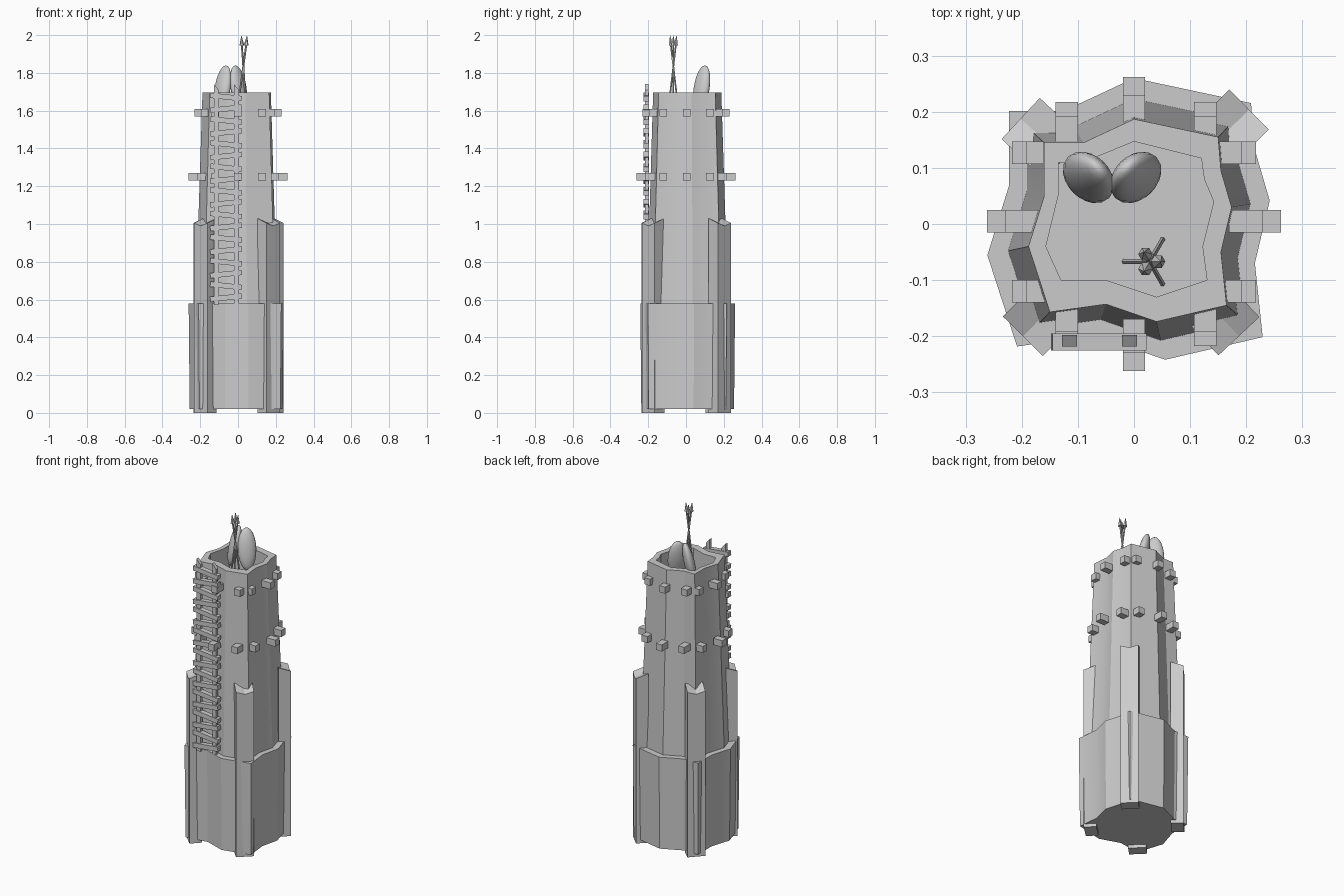
import bpy, bmesh, math
from mathutils import Vector, Matrix

if "Cube" in bpy.data.objects:
    bpy.data.objects.remove(bpy.data.objects["Cube"])

# wavy tower cross-sections: outer rim and opening
OUTER = [(-.16, .145), (-.09, .145), (0, .187), (.15, .155), (.155, .095), (.174, .03),
         (.155, -.05), (.165, -.145), (.04, -.174), (-.05, -.143), (-.15, -.157),
         (-.188, -.04), (-.16, .05)]
INNER = [(-.135, .11), (-.09, .11), (0, .147), (.12, .117), (.125, .08), (.142, .04),
         (.122, -.04), (.13, -.1), (.04, -.13), (-.05, -.1), (-.13, -.1),
         (-.157, -.04), (-.135, .05)]


def finish(name, bm, smooth=None):
    bmesh.ops.recalc_face_normals(bm, faces=bm.faces)
    me = bpy.data.meshes.new(name)
    bm.to_mesh(me)
    bm.free()
    ob = bpy.data.objects.new(name, me)
    bpy.context.collection.objects.link(ob)
    if smooth:
        bpy.ops.object.select_all(action='DESELECT')
        ob.select_set(True)
        bpy.context.view_layer.objects.active = ob
        bpy.ops.object.shade_smooth_by_angle(angle=math.radians(smooth))
    return ob


def loft(name, rings, smooth=None):
    """Skin a list of (profile, scale, z) rings and cap both ends."""
    bm = bmesh.new()
    loops = [[bm.verts.new((x * s, y * s, z)) for x, y in p] for p, s, z in rings]
    for a, b in zip(loops, loops[1:]):
        n = len(a)
        for i in range(n):
            bm.faces.new((a[i], a[(i + 1) % n], b[(i + 1) % n], b[i]))
    bm.faces.new(loops[0])
    bm.faces.new(loops[-1])
    return finish(name, bm, smooth)


def box(bm, loc, size, rot=Matrix.Identity(4)):
    m = Matrix.Translation(loc) @ rot @ Matrix.Diagonal((*size, 1))
    return bmesh.ops.create_cube(bm, size=1, matrix=m)['verts']


def cone(bm, a, b, r1, r2, seg=6):
    a, b = Vector(a), Vector(b)
    d = b - a
    m = Matrix.Translation((a + b) / 2) @ d.to_track_quat('Z', 'Y').to_matrix().to_4x4()
    bmesh.ops.create_cone(bm, cap_ends=True, segments=seg, radius1=r1, radius2=r2,
                          depth=d.length, matrix=m)


# hollow tapered shaft and the wider sleeve around its foot
loft("tower_shaft", [(OUTER, 1.24, .3), (OUTER, 1, 1.695), (INNER, 1, 1.695), (INNER, 1, 1.5)], 25)
loft("base_sleeve", [(OUTER, 1.36, .02), (OUTER, 1.39, .58)], 25)

# corner posts, tops sloping outward with a shallow notch
bm = bmesh.new()
for x, y in [(.205, .204), (-.202, .188), (-.198, -.2), (.187, -.2)]:
    ang = math.atan2(y, x)
    out = Vector((math.cos(ang), math.sin(ang), 0))
    side = Vector((-out.y, out.x, 0))
    lo, hi = [], []
    for w, d, z in [(-.05, 0, 1.005), (0, 0, .99), (.05, 0, 1.005),
                    (.05, -.07, 1.03), (0, -.07, 1.015), (-.05, -.07, 1.03)]:
        p = Vector((x, y, 0)) + side * w + out * d
        lo.append(bm.verts.new(p))
        hi.append(bm.verts.new(p + Vector((0, 0, z))))
    for i in range(6):
        j = (i + 1) % 6
        bm.faces.new((lo[i], lo[j], hi[j], hi[i]))
    bm.faces.new(lo)
    for h in ((0, 1, 4, 5), (1, 2, 3, 4)):
        bm.faces.new([hi[k] for k in h])
finish("corner_posts", bm)

# two rows of protruding beam ends
bm = bmesh.new()
for z, mid, edge in [(1.59, .229, .192), (1.25, .262, .217)]:
    for s in (-1, 1):
        for t, reach in [(-.12, edge), (0, mid), (.127, edge)]:
            c = s * (reach - .03)
            box(bm, (t, c, z), (.04, .06, .04))
            tt = .005 if t == 0 else t
            box(bm, (c, tt, z), (.06, .04, .04))
finish("beam_ends", bm)

# ladder: two pointed rails and alternately tilted rungs
bm = bmesh.new()
for x in (-.115, -.008):
    for v in box(bm, (x, -.208, 1.155), (.026, .02, 1.17)):
        if v.co.z > 1.5 and v.co.x > x:
            v.co.z -= .03
finish("ladder_rails", bm)
bm = bmesh.new()
for i in range(18):
    tilt = Matrix.Rotation(math.radians(6 if i % 2 else -6), 4, 'Y')
    box(bm, (-.063, -.21, .61 + i * .0625), (.168, .03, .028), tilt)
finish("ladder_rungs", bm)

# two leaning oval stones in the opening
for side, x in ((-1, -.081), (1, .003)):
    bm = bmesh.new()
    m = (Matrix.Translation((x, .083, 1.72)) @ Matrix.Rotation(side * math.radians(45), 4, 'Z')
         @ Matrix.Rotation(math.radians(-12), 4, 'X') @ Matrix.Diagonal((.052, .03, .122, 1)))
    bmesh.ops.create_uvsphere(bm, u_segments=20, v_segments=12, radius=1, matrix=m)
    finish("oval_left" if side < 0 else "oval_right", bm, 60)

# three crossed spears
bm = bmesh.new()
for k in range(3):
    a = math.radians(60 + 120 * k)
    d = Vector((math.cos(a), math.sin(a), 0))
    c = Vector((.028, -.067, 1.82))
    foot = c + d * .045 + Vector((0, 0, -.32))
    neck = c - d * .015 + Vector((0, 0, .125))
    tip = c - d * .02 + Vector((0, 0, .18))
    cone(bm, foot, neck, .005, .005)
    cone(bm, neck, tip, .013, 0)
finish("spears", bm)
